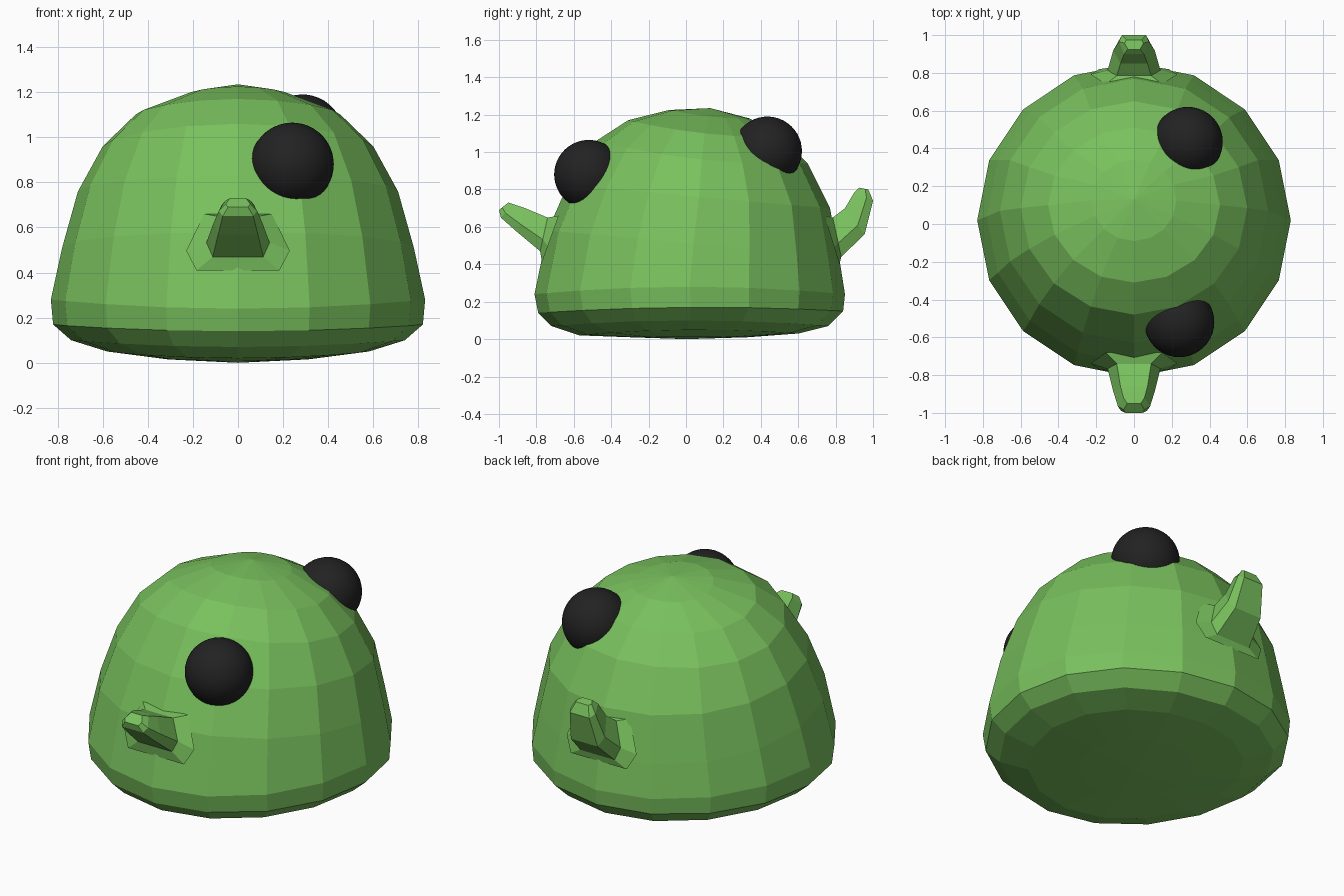
import bpy
import bmesh
from math import sin, cos, pi

default_cube = bpy.data.objects.get("Cube")
if default_cube:
    bpy.data.objects.remove(default_cube, do_unlink=True)


def make_material(name, colour):
    material = bpy.data.materials.new(name)
    material.use_nodes = True
    material.diffuse_color = colour
    shader = material.node_tree.nodes["Principled BSDF"]
    shader.inputs["Base Color"].default_value = colour
    shader.inputs["Roughness"].default_value = 0.8
    return material


leaf_green = make_material("leaf green", (0.19, 0.53, 0.11, 1))
soft_black = make_material("soft black", (0.016, 0.016, 0.016, 1))


def finish_object(name, mesh_builder, material):
    """Turn a bmesh into a named, coloured object."""
    bmesh.ops.recalc_face_normals(mesh_builder, faces=mesh_builder.faces[:])
    mesh = bpy.data.meshes.new(name)
    mesh_builder.to_mesh(mesh)
    mesh_builder.free()
    mesh.materials.append(material)
    new_object = bpy.data.objects.new(name, mesh)
    bpy.context.collection.objects.link(new_object)
    return new_object


def bridge_rings(mesh_builder, rings):
    """Join each neighbouring pair of closed vertex rings with quads."""
    for lower, upper in zip(rings, rings[1:]):
        count = len(lower)
        for i in range(count):
            j = (i + 1) % count
            mesh_builder.faces.new((lower[i], lower[j], upper[j], upper[i]))


def cap_with_fan(mesh_builder, ring, centre):
    """Close a ring with triangles that meet at one point."""
    tip = mesh_builder.verts.new(centre)
    for first, second in zip(ring, ring[1:] + ring[:1]):
        mesh_builder.faces.new((first, second, tip))


# Body: tilted oval rings, each as half width, side z, front (y, z), back (y, z)
SEGMENTS = 16
body_rings = [
    (.31, .015, (-.3, .01), (.33, .01)),
    (.58, .05, (-.57, .02), (.6, .03)),
    (.74, .1, (-.72, .07), (.76, .07)),
    (.82, .17, (-.79, .14), (.84, .15)),
    (.83, .28, (-.81, .24), (.85, .24)),
    (.78, .51, (-.74, .58), (.82, .43)),
    (.71, .76, (-.63, .83), (.77, .7)),
    (.6, .96, (-.48, 1.06), (.65, .94)),
    (.455, 1.1, (-.31, 1.17), (.51, 1.08)),
    (.225, 1.19, (-.09, 1.225), (.34, 1.18)),
]


def body_ring(mesh_builder, half_width, side_z, front, back):
    """Oval ring that leans and bows between its front, side and back."""
    centre_y = (front[0] + back[0]) / 2
    half_depth = (back[0] - front[0]) / 2
    lean = (back[1] - front[1]) / 2
    bow = (back[1] + front[1]) / 2 - side_z
    ring = []
    for i in range(SEGMENTS):
        angle = 2 * pi * i / SEGMENTS
        c, s = cos(angle), sin(angle)
        point = (half_width * c, centre_y + half_depth * s,
                 side_z + lean * s + bow * s * s)
        ring.append(mesh_builder.verts.new(point))
    return ring


body_mesh = bmesh.new()
rings = [body_ring(body_mesh, *values) for values in body_rings]
bridge_rings(body_mesh, rings)
cap_with_fan(body_mesh, rings[0], (0, 0, 0))
cap_with_fan(body_mesh, rings[-1], (0, .13, 1.235))
finish_object("body", body_mesh, leaf_green)


# Horns: six-sided tapering lofts, stations as low (y, z), high (y, z), half width
def make_horn(name, stations):
    horn_mesh = bmesh.new()
    outline = [(.8, 0), (1, .35), (.65, 1), (-.65, 1), (-1, .35), (-.8, 0)]
    horn_rings = []
    for low, high, half_width in stations:
        ring = []
        for side, rise in outline:
            y = low[0] + (high[0] - low[0]) * rise
            z = low[1] + (high[1] - low[1]) * rise
            ring.append(horn_mesh.verts.new((side * half_width, y, z)))
        horn_rings.append(ring)
    bridge_rings(horn_mesh, horn_rings)
    horn_mesh.faces.new(horn_rings[0])
    horn_mesh.faces.new(horn_rings[-1])
    return finish_object(name, horn_mesh, leaf_green)


make_horn("front_horn", [
    ((-.77, .41), (-.68, .66), .23),
    ((-.78, .47), (-.74, .65), .14),
    ((-.9, .57), (-.86, .7), .11),
    ((-.99, .65), (-.92, .72), .085),
    ((-1, .69), (-.95, .73), .055),
])
make_horn("back_horn", [
    ((.82, .4), (.74, .66), .23),
    ((.83, .44), (.785, .65), .14),
    ((.955, .56), (.85, .7), .11),
    ((1, .74), (.9, .785), .08),
    ((.975, .8), (.925, .81), .05),
])


# Eyes: round balls half sunk into the body, on the left side only
def make_eye(name, centre, radius):
    eye_mesh = bmesh.new()
    bmesh.ops.create_icosphere(eye_mesh, subdivisions=4, radius=radius)
    eye = finish_object(name, eye_mesh, soft_black)
    eye.location = centre
    for polygon in eye.data.polygons:
        polygon.use_smooth = True
    return eye


make_eye("front_eye", (.24, -.52, .88), .185)
make_eye("back_eye", (.285, .435, 1.005), .185)
